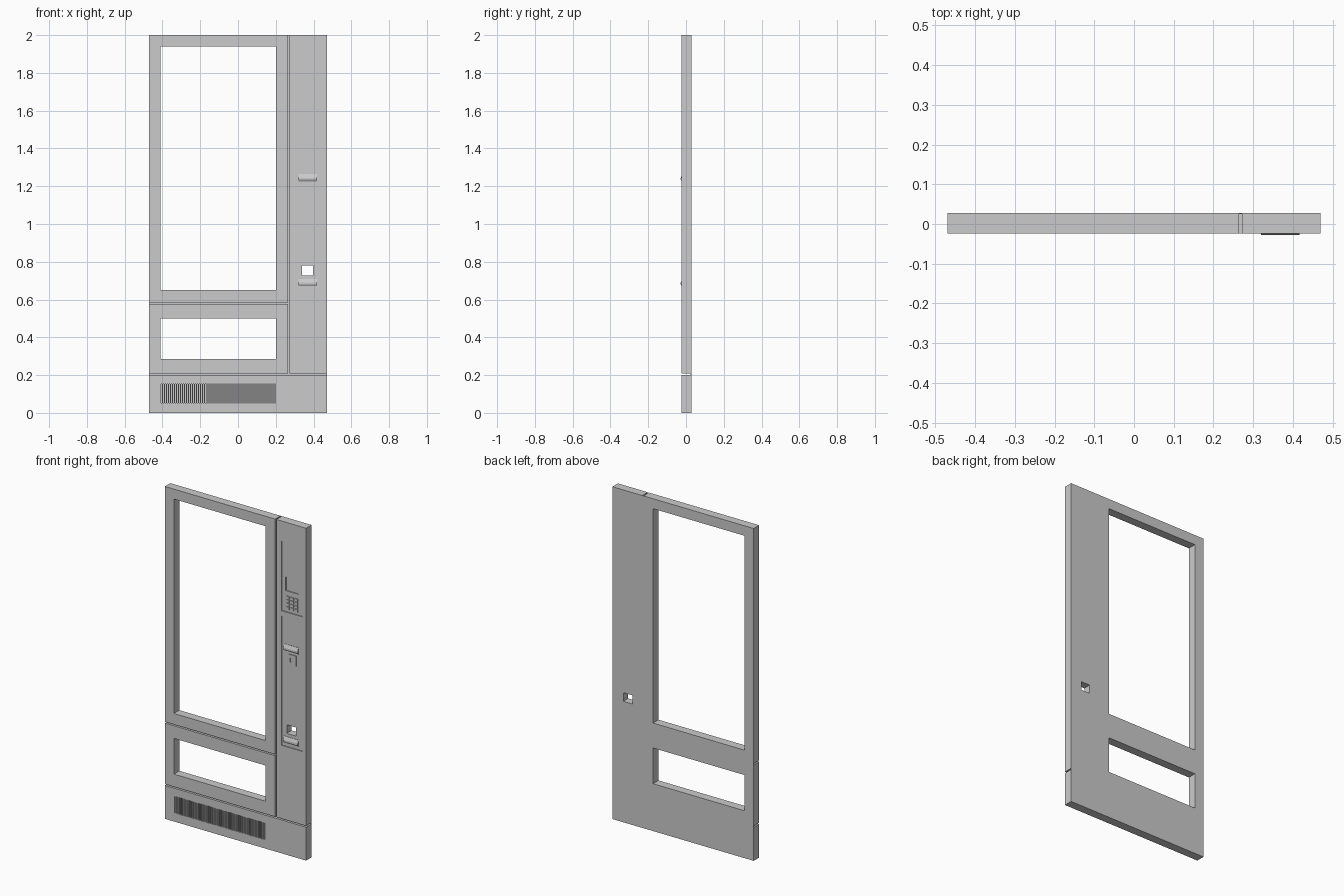
import bpy, bmesh

if "Cube" in bpy.data.objects:
    bpy.data.objects.remove(bpy.data.objects["Cube"])

F, B = -0.024, 0.028      # front and back planes of the door
R = F + 0.006             # floor of the shallow recesses


def make(name, bm):
    bmesh.ops.recalc_face_normals(bm, faces=bm.faces)
    me = bpy.data.meshes.new(name)
    bm.to_mesh(me)
    bm.free()
    ob = bpy.data.objects.new(name, me)
    bpy.context.collection.objects.link(ob)
    return ob


def boxes(name, items):
    """Each item is (x0, x1, y0, y1, z0, z1)."""
    bm = bmesh.new()
    for x0, x1, y0, y1, z0, z1 in items:
        vs = bmesh.ops.create_cube(bm, size=1)["verts"]
        for v in vs:
            v.co.x = x1 if v.co.x > 0 else x0
            v.co.y = y1 if v.co.y > 0 else y0
            v.co.z = z1 if v.co.z > 0 else z0
    return make(name, bm)


def cut(ob, items):
    cutter = boxes("cutter", items)
    cutter.hide_render = True
    mod = ob.modifiers.new("cut", "BOOLEAN")
    mod.operation, mod.solver, mod.object = "DIFFERENCE", "EXACT", cutter
    bpy.context.view_layer.objects.active = ob
    bpy.ops.object.modifier_apply(modifier=mod.name)
    bpy.data.objects.remove(cutter)


def extrude_x(name, profile, x0, x1):
    """Extrude a (y, z) profile along x."""
    bm = bmesh.new()
    face = bm.faces.new([bm.verts.new((x0, y, z)) for y, z in profile])
    ext = bmesh.ops.extrude_face_region(bm, geom=[face])["geom"]
    for v in ext:
        if isinstance(v, bmesh.types.BMVert):
            v.co.x = x1
    return make(name, bm)


# Door slab with display window and delivery opening
door = boxes("door_panel", [(-0.47, 0.47, F, B, 0, 2)])
cut(door, [(-0.41, 0.20, -0.1, 0.1, 0.65, 1.94),
           (-0.41, 0.20, -0.1, 0.1, 0.285, 0.50)])

# Deep seams between the panels
seam = B - 0.003
cut(door, [(-0.5, 0.5, -0.1, seam, 0.201, 0.209)])
cut(door, [(0.264, 0.272, -0.1, seam, 0.205, 2.1)])
cut(door, [(-0.5, 0.268, -0.1, seam, 0.576, 0.584)])

# Control column: two shallow recesses, then the details inside them
cut(door, [(0.305, 0.445, -0.1, R, 1.46, 1.88),
           (0.305, 0.445, -0.1, R, 0.65, 1.43)])
cut(door, [(0.33, 0.417, -0.1, R + 0.006, 1.585, 1.667),
           (0.338, 0.398, -0.1, 0.1, 0.728, 0.78)])

# Ventilation slots
n, x0, x1 = 58, -0.41, 0.20
p = (x1 - x0) / n
cut(door, [(x0 + p * (i + 0.25), x0 + p * (i + 0.75), -0.1, 0.0, 0.052, 0.153)
           for i in range(n)])

# Keypad
boxes("keypad_buttons", [(x, x + 0.02, R - 0.005, R + 0.002, z, z + 0.016)
                         for x in (0.336, 0.364, 0.392)
                         for z in (1.477, 1.498, 1.519, 1.54)])

# Coin plate with its slot
plate = boxes("coin_plate", [(0.35, 0.403, R - 0.004, R + 0.002, 1.15, 1.21)])
cut(plate, [(0.363, 0.369, -0.1, 0.1, 1.165, 1.19)])

# Protruding lips of the bill slot and the change cup
for name, z in (("bill_slot_lip", 1.226), ("change_cup_lip", 0.671)):
    extrude_x(name, [(R + 0.002, z), (R - 0.004, z), (-0.028, z + 0.009),
                     (-0.028, z + 0.018), (-0.024, z + 0.028),
                     (R - 0.002, z + 0.038), (R + 0.002, z + 0.038)],
              0.32, 0.417)
